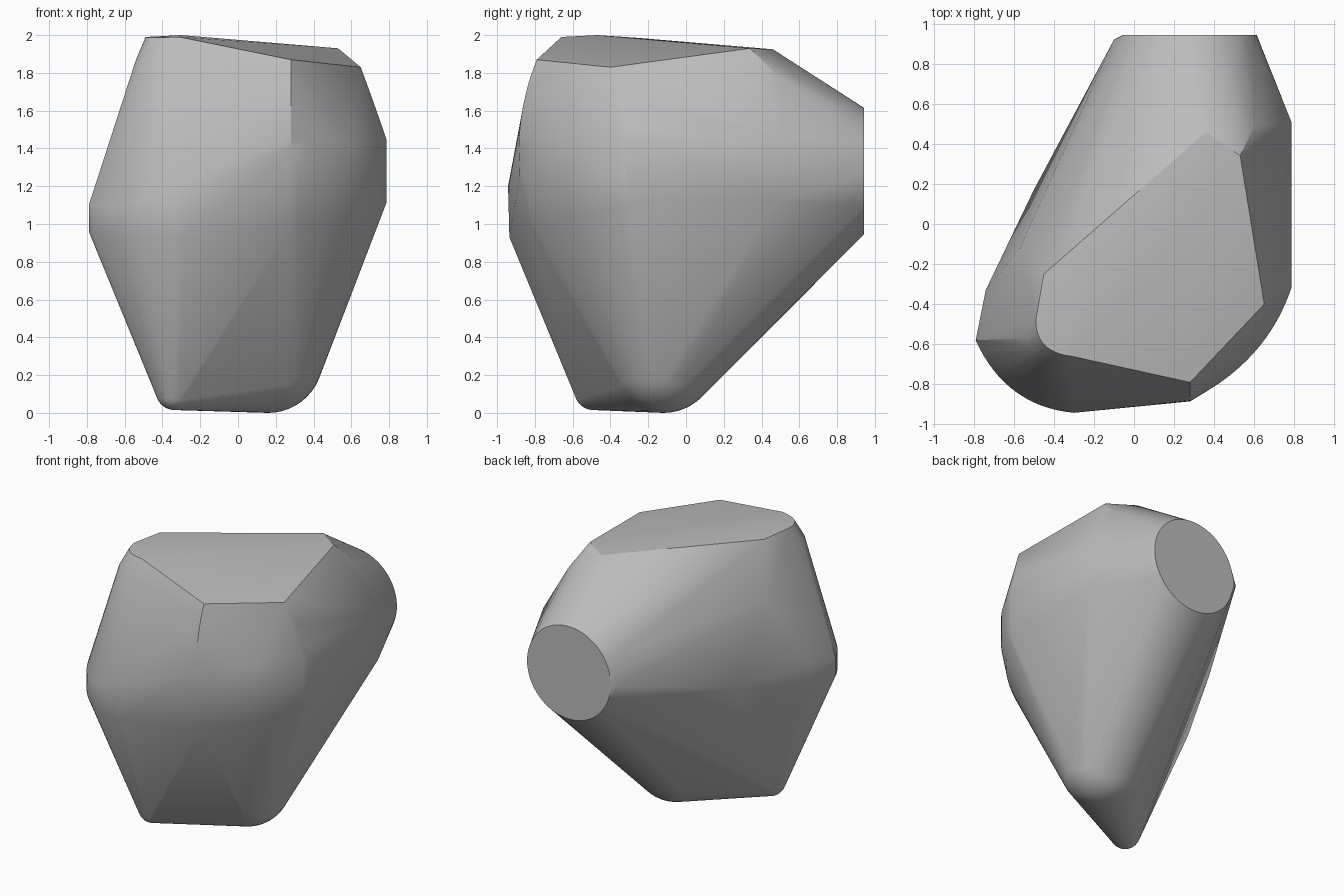
import bpy
import bmesh
import math
from mathutils import Vector, Matrix

# Remove the default object only
default_cube = bpy.data.objects.get("Cube")
if default_cube:
    bpy.data.objects.remove(default_cube, do_unlink=True)


def make_material(name, value):
    """Create one flat grey material."""
    material = bpy.data.materials.new(name)
    material.use_nodes = True
    colour = (value, value, value, 1)
    material.diffuse_color = colour
    material.node_tree.nodes["Principled BSDF"].inputs["Base Color"].default_value = colour
    return material


def add_points(bm, points):
    """Add single corner points to the shell."""
    for point in points:
        bm.verts.new(point)


def add_ball(bm, centre, radius):
    """Add a round corner to the shell."""
    bmesh.ops.create_uvsphere(bm, u_segments=48, v_segments=24, radius=radius,
                              matrix=Matrix.Translation(centre))


def curve_through(start, handle, end, steps):
    """Sample a quadratic curve that bends towards the handle."""
    start, handle, end = Vector(start), Vector(handle), Vector(end)
    samples = []
    for i in range(steps + 1):
        t = i / steps
        samples.append(start.lerp(handle, t).lerp(handle.lerp(end, t), t))
    return samples


bm = bmesh.new()

# Rounded foot: a small front corner and a larger rear corner
add_ball(bm, (-0.335, -0.49, 0.115), 0.1)
add_ball(bm, (0.16, -0.12, 0.29), 0.29)

# Round flat end at the back
end_matrix = Matrix.Translation((0.278, 0.942, 1.28)) @ Matrix.Rotation(math.pi / 2, 4, "X")
bmesh.ops.create_circle(bm, segments=64, radius=0.335, matrix=end_matrix)
add_points(bm, [(-0.1, 0.92, 1.28)])

# Rounded front right corner: lower and upper rims
add_points(bm, curve_through((-0.79, -0.58, 0.96), (-0.64, -0.91, 0.92), (-0.29, -0.935, 0.93), 16))
add_points(bm, curve_through((-0.79, -0.58, 1.1), (-0.64, -0.91, 1.06), (-0.3, -0.942, 1.2), 16))

# Rounded front left wall: lower, middle and upper rows
add_points(bm, curve_through((0.28, -0.82, 0.985), (0.65, -0.63, 1.03), (0.785, -0.31, 1.11), 16))
for height in (1.25, 1.45):
    add_points(bm, curve_through((0.28, -0.88, height), (0.66, -0.69, height),
                                 (0.785, -0.32, height), 16))
add_points(bm, curve_through((0.28, -0.885, 1.4), (0.28, -0.88, 1.65), (0.28, -0.79, 1.87), 10))
add_points(bm, curve_through((0.785, -0.32, 1.45), (0.735, -0.33, 1.6), (0.65, -0.4, 1.83), 10))

# Flat left flank and its sloping rear shoulder
add_points(bm, [(0.785, 0.48, 1.115), (0.785, 0.51, 1.45), (0.6, 0.49, 1.78),
                (0.53, 0.34, 1.93), (0.36, 0.46, 1.925)])

# Top plate with a rounded front right corner
add_points(bm, curve_through((-0.49, -0.48, 1.99), (-0.49, -0.64, 1.985), (-0.31, -0.66, 1.99), 12))
add_points(bm, [(-0.45, -0.25, 1.985), (-0.3, -0.47, 2)])

# Bevel below the top plate
add_points(bm, curve_through((-0.54, -0.57, 1.87), (-0.5, -0.71, 1.87), (-0.3, -0.73, 1.87), 8))

# Right flank
add_points(bm, [(-0.74, -0.33, 0.94), (-0.74, -0.33, 1.13),
                (-0.5, 0.17, 1.08), (-0.57, -0.12, 1.62)])

# Wrap every part in one convex shell and drop whatever ends up inside
for face in list(bm.faces):
    bm.faces.remove(face)
for edge in list(bm.edges):
    bm.edges.remove(edge)
bmesh.ops.remove_doubles(bm, verts=bm.verts, dist=0.002)
bmesh.ops.convex_hull(bm, input=bm.verts)
loose = [v for v in bm.verts if not v.link_faces]
bmesh.ops.delete(bm, geom=loose, context="VERTS")
bmesh.ops.dissolve_limit(bm, angle_limit=math.radians(0.5), verts=bm.verts, edges=bm.edges)
bmesh.ops.recalc_face_normals(bm, faces=bm.faces)

mesh = bpy.data.meshes.new("shell")
bm.to_mesh(mesh)
bm.free()
mesh.materials.append(make_material("plain grey", 0.5))

# Place the shell and smooth its gentle curves
shell = bpy.data.objects.new("shell", mesh)
bpy.context.collection.objects.link(shell)
bpy.context.view_layer.objects.active = shell
shell.select_set(True)
bpy.ops.object.shade_smooth_by_angle(angle=math.radians(25))
